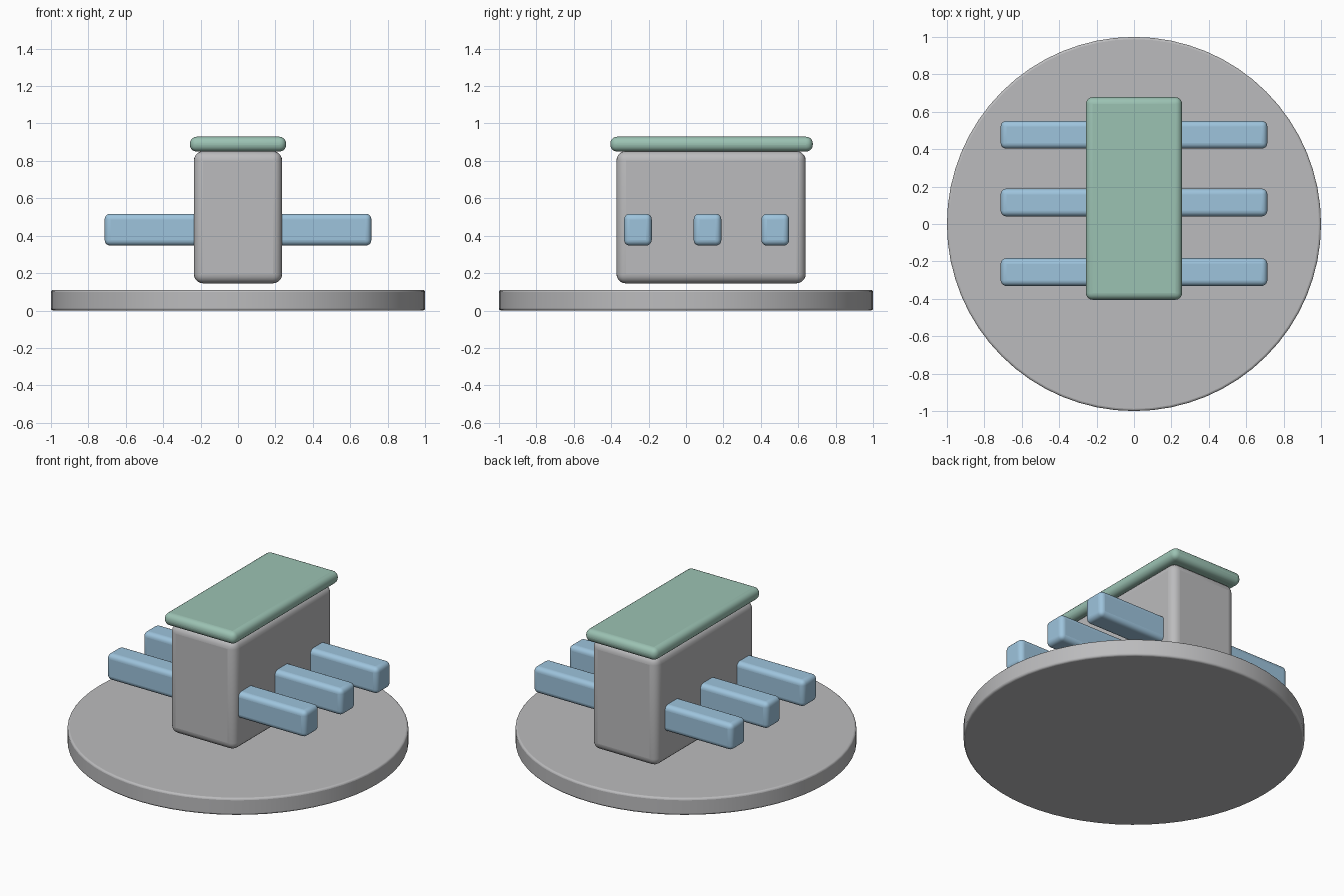
import bpy
import math

if "Cube" in bpy.data.objects:
    bpy.data.objects.remove(bpy.data.objects["Cube"])


def material(name, color):
    mat = bpy.data.materials.new(name)
    mat.diffuse_color = (*color, 1)
    mat.use_nodes = True
    mat.node_tree.nodes["Principled BSDF"].inputs["Base Color"].default_value = mat.diffuse_color
    return mat


grey = material("light_grey", (0.50, 0.50, 0.51))
blue = material("soft_blue", (0.34, 0.55, 0.72))
green = material("sage_green", (0.33, 0.54, 0.45))


def finish(name, mat, radius, segments):
    """Round the edges of the active object, smooth it and colour it."""
    obj = bpy.context.object
    obj.name = name
    obj.data.materials.append(mat)
    bpy.ops.object.transform_apply(location=False, rotation=False, scale=True)
    bevel = obj.modifiers.new("rounded_edges", 'BEVEL')
    bevel.width = radius
    bevel.segments = segments
    bevel.limit_method = 'ANGLE'
    bevel.angle_limit = math.radians(40)
    bpy.ops.object.shade_smooth_by_angle(angle=math.radians(35))
    return obj


def rounded_box(name, low, high, mat, radius):
    center = [(a + b) / 2 for a, b in zip(low, high)]
    bpy.ops.mesh.primitive_cube_add(size=1, location=center)
    bpy.context.object.scale = [b - a for a, b in zip(low, high)]
    return finish(name, mat, radius, 5)


# Round base disc
bpy.ops.mesh.primitive_cylinder_add(vertices=64, radius=1, depth=0.11,
                                    location=(0, 0, 0.055))
finish("base_disc", grey, 0.012, 3)

# Central block, floating just above the base
rounded_box("body_block", (-0.236, -0.372, 0.145), (0.236, 0.64, 0.852), grey, 0.05)

# Overhanging lid
rounded_box("lid", (-0.257, -0.405, 0.85), (0.257, 0.678, 0.929), green, 0.036)

# Three crossbars passing through the block
for i, y in enumerate((-0.257, 0.115, 0.477)):
    rounded_box(f"crossbar_{i + 1}", (-0.713, y - 0.074, 0.347),
                (0.713, y + 0.074, 0.517), blue, 0.03)
